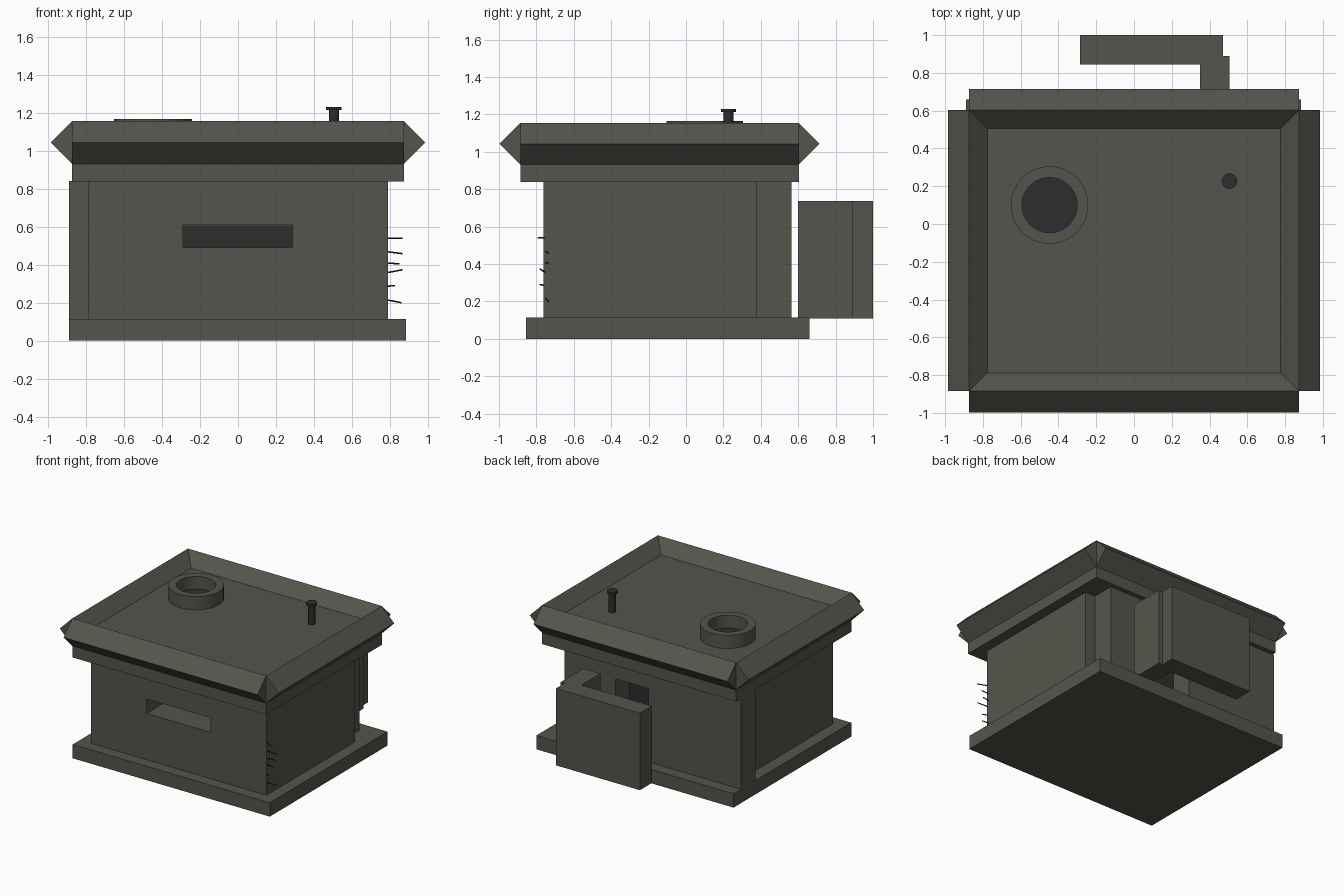
import bpy
import bmesh
from mathutils import Vector, Matrix

if "Cube" in bpy.data.objects:
    bpy.data.objects.remove(bpy.data.objects["Cube"], do_unlink=True)


def material(name, rgb):
    m = bpy.data.materials.new(name)
    m.use_nodes = True
    m.diffuse_color = (*rgb, 1)
    m.node_tree.nodes["Principled BSDF"].inputs["Base Color"].default_value = (*rgb, 1)
    return m


concrete = material("concrete", (0.092, 0.088, 0.072))
dark = material("dark_metal", (0.027, 0.027, 0.028))


def add(name, bm, mat):
    bmesh.ops.recalc_face_normals(bm, faces=bm.faces)
    mesh = bpy.data.meshes.new(name)
    bm.to_mesh(mesh)
    bm.free()
    mesh.materials.append(mat)
    obj = bpy.data.objects.new(name, mesh)
    bpy.context.collection.objects.link(obj)
    return obj


def box(name, x, y, z, mat=concrete):
    """Box from (low, high) spans on each axis."""
    bm = bmesh.new()
    spans = (x, y, z)
    centre = Vector([(a + b) / 2 for a, b in spans])
    size = Vector([b - a for a, b in spans])
    bmesh.ops.create_cube(bm, size=1, matrix=Matrix.Translation(centre) @ Matrix.Diagonal(size).to_4x4())
    return add(name, bm, mat)


def rod(name, start, end, radius, sides, mat=dark):
    """Capped cylinder between two points."""
    a, b = Vector(start), Vector(end)
    turn = (b - a).to_track_quat("Z", "Y").to_matrix().to_4x4()
    bm = bmesh.new()
    bmesh.ops.create_cone(bm, cap_ends=True, segments=sides, radius1=radius, radius2=radius,
                          depth=(b - a).length, matrix=Matrix.Translation((a + b) / 2) @ turn)
    return add(name, bm, mat)


def cut(obj, cutter):
    mod = obj.modifiers.new("opening", "BOOLEAN")
    mod.operation = "DIFFERENCE"
    mod.solver = "EXACT"
    mod.object = cutter
    bpy.context.view_layer.objects.active = obj
    bpy.ops.object.modifier_apply(modifier=mod.name)
    bpy.data.objects.remove(cutter, do_unlink=True)


def smooth(obj):
    bpy.ops.object.select_all(action="DESELECT")
    obj.select_set(True)
    bpy.context.view_layer.objects.active = obj
    bpy.ops.object.shade_smooth_by_angle()


# Foundation and walls
box("foundation", (-0.89, 0.885), (-0.855, 0.66), (0, 0.113))
front = box("main_walls", (-0.79, 0.79), (-0.762, 0.38), (0.113, 0.84))
back = box("back_wall", (-0.89, 0.70), (0.38, 0.565), (0.113, 0.84))

# Firing slit and doorway, each with a dark recess behind
cut(front, box("slit_cutter", (-0.29, 0.287), (-0.9, -0.545), (0.49, 0.608)))
box("slit_recess", (-0.289, 0.286), (-0.552, -0.546), (0.491, 0.607), dark)
cut(back, box("door_cutter", (-0.06, 0.24), (0.3, 0.7), (0.05, 0.71)))
box("door_recess", (-0.059, 0.239), (0.381, 0.387), (0.114, 0.709), dark)

# Angled blast wall behind the doorway
box("blast_wall", (-0.285, 0.47), (0.845, 1.0), (0.11, 0.737))
box("blast_wall_return", (0.35, 0.505), (0.6, 0.89), (0.11, 0.737))

# Roof slab with diamond-section beams around its rim
X, Y0, Y1, Z, R = 0.873, -0.885, 0.603, 1.043, 0.112
box("roof_slab", (-X, X), (Y0, Y1), (0.838, 1.058))
for name, a, b in (("front_beam", (-X, Y0, Z), (X, Y0, Z)),
                   ("back_beam", (-X, Y1, Z), (X, Y1, Z)),
                   ("right_beam", (-X, Y0, Z), (-X, Y1, Z)),
                   ("left_beam", (X, Y0, Z), (X, Y1, Z))):
    rod(name, a, b, R, 4, concrete)

# Round hatch collar with dark opening
hx, hy = -0.447, 0.1
collar = rod("hatch_collar", (hx, hy, 1.04), (hx, hy, 1.166), 0.205, 48, concrete)
cut(collar, rod("hatch_cutter", (hx, hy, 1), (hx, hy, 1.3), 0.146, 48, concrete))
smooth(collar)
rod("hatch_opening", (hx, hy, 1.055), (hx, hy, 1.063), 0.147, 48)

# Vent pipe
px, py = 0.505, 0.227
smooth(rod("vent_pipe", (px, py, 1.05), (px, py, 1.215), 0.027, 24))
smooth(rod("vent_cap", (px, py, 1.213), (px, py, 1.23), 0.041, 24))

# Bent reinforcing bars sticking out of the front left corner: z, end x, end y, end z
for z, ex, ey, ez in ((0.54, 0.865, -0.79, 0.54), (0.47, 0.865, -0.735, 0.458),
                      (0.408, 0.85, -0.735, 0.405), (0.355, 0.865, -0.78, 0.373),
                      (0.285, 0.825, -0.78, 0.29), (0.217, 0.86, -0.735, 0.2)):
    rod("reinforcing_bar", (0.77, -0.752, z), (ex, ey, ez), 0.004, 8)
